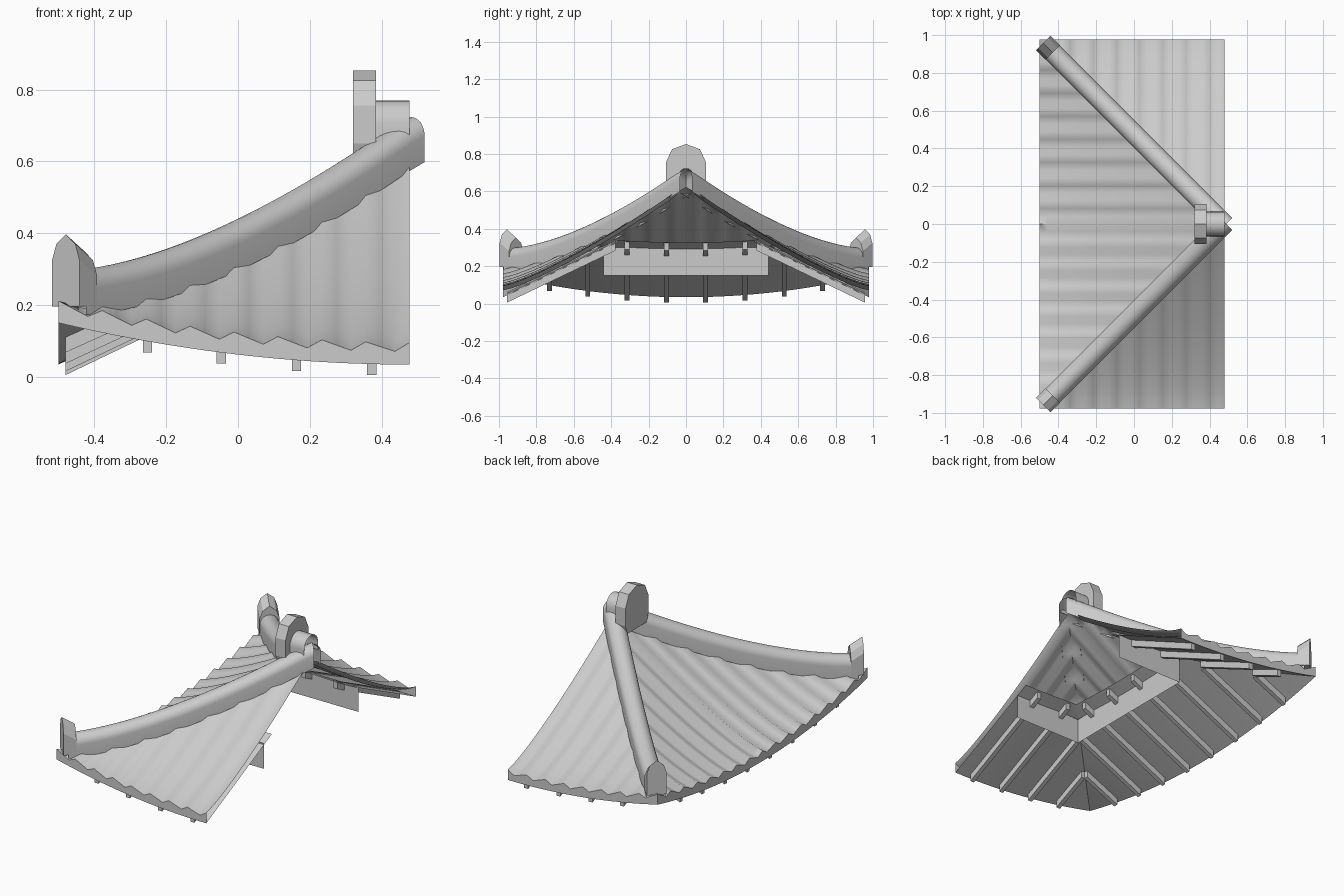
import bpy, bmesh, math
from mathutils import Vector

if "Cube" in bpy.data.objects:
    bpy.data.objects.remove(bpy.data.objects["Cube"])

R = 0.978            # plan run from eave to apex
AX = 0.478           # apex x
WAVE = R / 8         # tile spacing
COLS = 24            # three columns per tile wave
STEP = R / COLS
SOFFIT_END = STEP * 15   # how far the underboards reach inwards

# plan maps for the four half slopes: a = along eave from centre, d = in from eave
SLOPES = {
    "front": lambda a, d: (AX - a, -R + d),
    "back": lambda a, d: (AX - a, R - d),
    "west_a": lambda a, d: (AX - R + d, -a),
    "west_b": lambda a, d: (AX - R + d, a),
}


def lift(a, d):
    """Upward sweep of the eave towards the corners."""
    room = max(1 - d / R, 1e-4)
    s = min(a / (R * room), 1)
    return 0.116 * s * s * room ** 2.4


def base_z(a, d):
    return 0.083 + 0.54 * max(0, min(d / R, 1)) ** 1.25 + lift(a, d)


def tile_z(a, d):
    f = (a / WAVE + 1e-6) % 1
    w = 1 - 6 * f if f < 1 / 3 else -1 + 3 * (f - 1 / 3)
    return base_z(a, d) + 0.0125 * w * min(1, (R - d) * 12)


def soffit_z(a, d):
    return 0.034 + 0.48 * d + lift(a, d)


def finish(name, bm, smooth=None, up=0):
    bmesh.ops.remove_doubles(bm, verts=bm.verts, dist=0.0004)
    bmesh.ops.recalc_face_normals(bm, faces=bm.faces)
    bm.normal_update()
    if up:
        for f in bm.faces:
            if f.normal.z * up < 0:
                f.normal_flip()
    me = bpy.data.meshes.new(name)
    bm.to_mesh(me)
    bm.free()
    ob = bpy.data.objects.new(name, me)
    bpy.context.collection.objects.link(ob)
    if smooth:
        bpy.ops.object.select_all(action='DESELECT')
        ob.select_set(True)
        bpy.context.view_layer.objects.active = ob
        bpy.ops.object.shade_smooth_by_angle(angle=math.radians(smooth))
    return ob


def skin(bm, rows, closed=False, caps=False):
    """Join rows of points with quads."""
    vs = [[bm.verts.new(p) for p in r] for r in rows]
    n = len(rows[0])
    for r0, r1 in zip(vs, vs[1:]):
        for i in range(n if closed else n - 1):
            j = (i + 1) % n
            bm.faces.new((r0[i], r0[j], r1[j], r1[i]))
    if caps:
        bm.faces.new(vs[0])
        bm.faces.new(vs[-1])


def slope_row(fn, d, zf):
    """One row across a half slope, clipped at the hip line."""
    cols = [min(i * STEP, R - d) for i in range(COLS + 1)]
    return [(*fn(a, d), zf(a, d)) for a in cols]


# rippled tile shell, underboards and eave boards
tiles, soffit, eaves = bmesh.new(), bmesh.new(), bmesh.new()
for fn in SLOPES.values():
    skin(tiles, [slope_row(fn, k * STEP, tile_z) for k in range(COLS + 1)])
    skin(soffit, [slope_row(fn, k * STEP, soffit_z) for k in range(16)])
    skin(eaves, [slope_row(fn, 0, soffit_z), slope_row(fn, 0, tile_z)])
finish("roof_tiles", tiles, 60, up=1)
finish("underboards", soffit, 40, up=-1)
finish("eave_boards", eaves)

# rafters following the underside
rafters = bmesh.new()
for fn in SLOPES.values():
    for a in (0.105, 0.315, 0.525, 0.73):
        end = min(0.6, R - a - 0.01)
        rows = []
        for k in range(9):
            d = 0.02 + (end - 0.02) * k / 8
            z = soffit_z(a, d)
            rows.append([(*fn(a + s, d), z + h) for s, h in
                         ((-.013, -.04), (.013, -.04), (.013, .006), (-.013, .006))])
        skin(rafters, rows, True, True)
finish("rafters", rafters)

# U-shaped thin wall plate under the rafters
plate = bmesh.new()
corners = ((AX, -.44), (.038, -.44), (.038, .44), (AX, .44))
skin(plate, [[(*c, z) for c in corners] for z in (.15, .3)])
finish("wall_plate", plate)


def arch(r, low, high, n=12):
    """Half-round profile with straight legs: (side, height) pairs."""
    pts = [(r, low)]
    for k in range(n + 1):
        t = math.pi * k / n
        pts.append((r * math.cos(t), high - r + r * math.sin(t)))
    return pts + [(-r, low)]


# open half-round hip ridges with raised end tiles
for sy, tag in ((-1, "front"), (1, "back")):
    side = Vector((1, sy)) * math.sqrt(.5)
    hip = bmesh.new()
    rows = []
    for k in range(25):
        d = 0.04 + (R + 0.005 - 0.04) * k / 24
        c = Vector((AX - R + d, sy * (R - d)))
        z = base_z(max(R - d, 0), d)
        rows.append([(*(c + side * s), z + h) for s, h in arch(0.052, -0.025, 0.1)])
    skin(hip, rows)
    finish("hip_ridge_" + tag, hip, 40)

    end = bmesh.new()
    out = Vector((-1, sy)) * math.sqrt(.5)
    centre = Vector((-0.455, sy * 0.933))
    shape = ((-.054, .195), (.054, .195), (.054, .325), (.037, .37),
             (0, .397), (-.037, .37), (-.054, .325))
    rows = []
    for o, drop in ((-.035, .045), (.035, 0)):
        rows.append([(*(centre + side * s + out * o), z - (drop if z > .3 else 0))
                     for s, z in shape])
    skin(end, rows, True, True)
    finish("hip_end_tile_" + tag, end)

# crown tile at the apex
crown = bmesh.new()
shape = ((-.09, .6), (.09, .6), (.107, .65), (.107, .755), (.075, .825), (0, .853),
         (-.075, .825), (-.107, .755), (-.107, .65))
skin(crown, [[(x, y, z) for y, z in shape] for x in (.32, .385)], True, True)
finish("crown_tile", crown)

# short open main ridge behind the crown
ridge = bmesh.new()
skin(ridge, [[(x, y, z) for y, z in arch(.065, .66, .77)] for x in (.38, AX)])
finish("main_ridge", ridge, 40)
